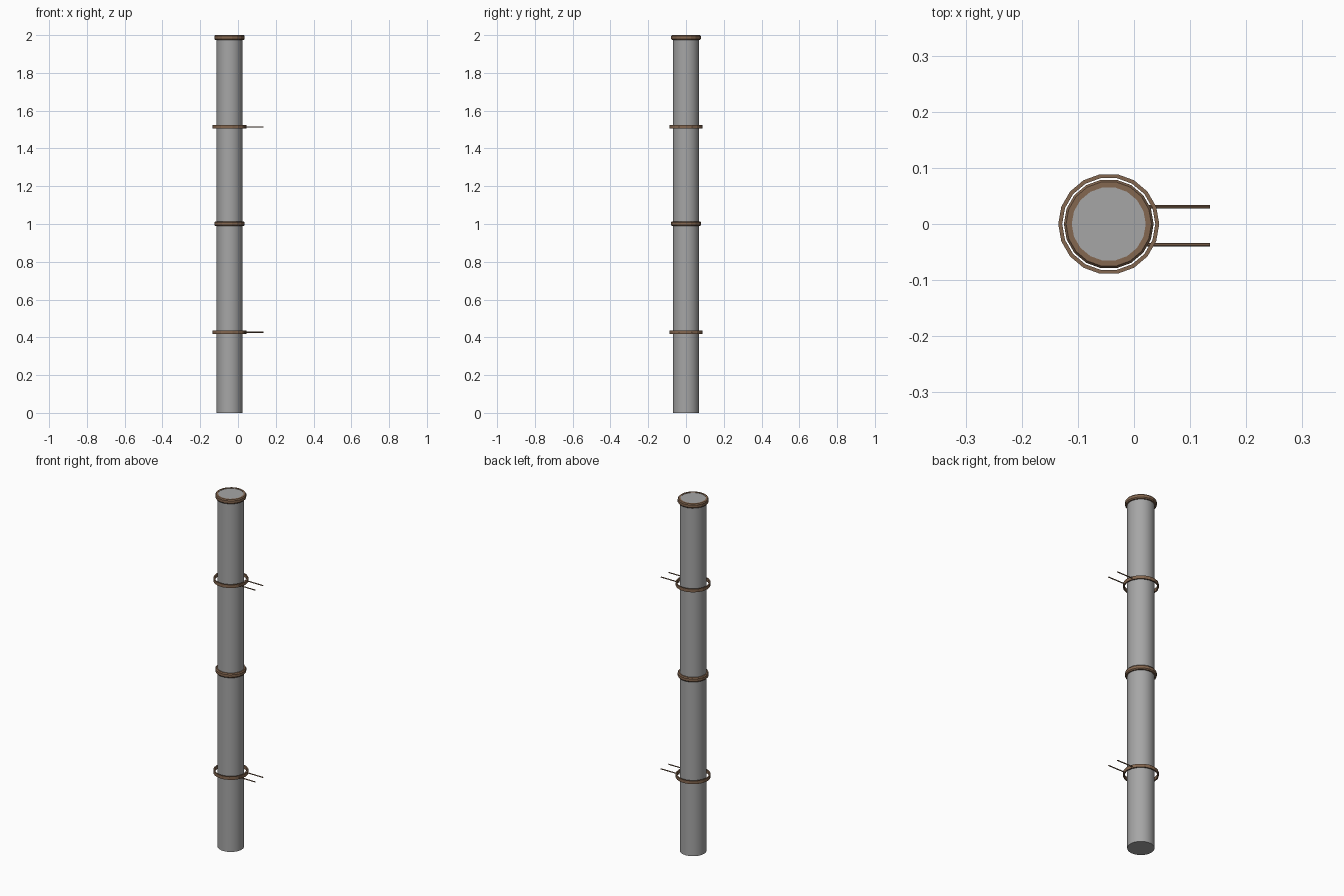
import bpy, math

if "Cube" in bpy.data.objects:
    bpy.data.objects.remove(bpy.data.objects["Cube"])

CX = -0.045   # pipe axis
SIDES = 18


def material(name, rgb):
    m = bpy.data.materials.new(name)
    m.diffuse_color = (*rgb, 1)
    m.use_nodes = True
    m.node_tree.nodes["Principled BSDF"].inputs["Base Color"].default_value = m.diffuse_color
    return m


grey = material("grey_pipe", (0.38, 0.38, 0.38))
rust = material("rust_brown", (0.23, 0.135, 0.08))


def ring(name, profile, z):
    """Sweep a closed (radius, height) profile around the pipe axis."""
    n = len(profile)
    verts, faces = [], []
    for i in range(SIDES):
        a = 2 * math.pi * i / SIDES
        verts += [(r * math.cos(a), r * math.sin(a), h) for r, h in profile]
        j = (i + 1) % SIDES
        for k in range(n):
            l = (k + 1) % n
            faces.append((i * n + k, j * n + k, j * n + l, i * n + l))
    me = bpy.data.meshes.new(name)
    me.from_pydata(verts, [], faces)
    me.materials.append(rust)
    ob = bpy.data.objects.new(name, me)
    ob.location = (CX, 0, z)
    bpy.context.collection.objects.link(ob)


# Main pipe
bpy.ops.mesh.primitive_cylinder_add(vertices=36, radius=0.0685, depth=1.998,
                                    location=(CX, 0, 0.999))
pipe = bpy.context.object
pipe.name = "pipe"
pipe.data.materials.append(grey)
bpy.ops.object.shade_smooth_by_angle(angle=math.radians(35))

# Joint collars with chamfered outer edges
collar = [(0.066, -0.0125), (0.076, -0.0125), (0.080, -0.007),
          (0.080, 0.007), (0.076, 0.0125), (0.066, 0.0125)]
ring("middle_collar", collar, 1.002)
ring("top_collar", collar, 1.9875)

# Wall clamps: a loose band and two rods
band = [(0.083, -0.009), (0.090, -0.009), (0.090, 0.009), (0.083, 0.009)]
for label, z in (("lower", 0.427), ("upper", 1.514)):
    ring(label + "_clamp_band", band, z)
    for side, y in (("front", -0.037), ("back", 0.031)):
        x0, x1 = 0.022, 0.135
        bpy.ops.mesh.primitive_cylinder_add(
            vertices=8, radius=0.003, depth=x1 - x0,
            location=((x0 + x1) / 2, y, z), rotation=(0, math.pi / 2, 0))
        rod = bpy.context.object
        rod.name = f"{label}_{side}_clamp_rod"
        rod.data.materials.append(rust)
